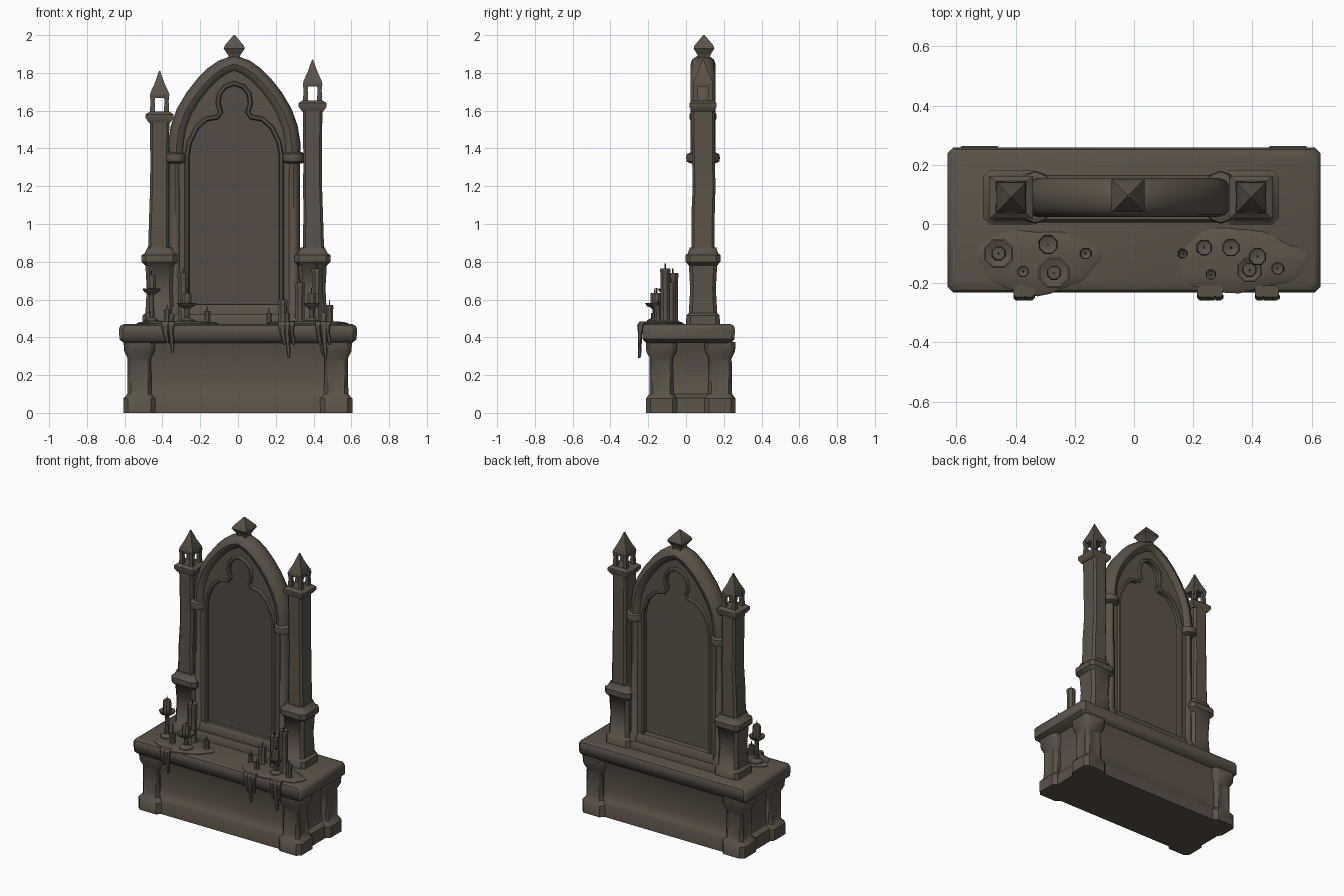
import bpy, bmesh, math
from mathutils import Vector

if "Cube" in bpy.data.objects:
    bpy.data.objects.remove(bpy.data.objects["Cube"])


def material(name, col):
    m = bpy.data.materials.new(name)
    m.diffuse_color = (*col, 1)
    m.use_nodes = True
    m.node_tree.nodes["Principled BSDF"].inputs["Base Color"].default_value = m.diffuse_color
    return m


STONE = material("brown stone", (0.105, 0.085, 0.064))
GLASS = material("dark mirror", (0.088, 0.069, 0.060))
CX, CY = -0.02, 0.09            # centre of the mirror frame


def finish(name, bm, mat=STONE):
    bmesh.ops.recalc_face_normals(bm, faces=bm.faces)
    me = bpy.data.meshes.new(name)
    bm.to_mesh(me)
    bm.free()
    me.materials.append(mat)
    ob = bpy.data.objects.new(name, me)
    bpy.context.collection.objects.link(ob)
    return ob


def skin(bm, rings, closed=True, caps=True):
    """Join successive rings of points with quads."""
    vs = [[bm.verts.new(p) for p in r] for r in rings]
    n = len(vs[0])
    faces = []
    for a, b in zip(vs, vs[1:]):
        for i in range(n if closed else n - 1):
            j = (i + 1) % n
            faces.append(bm.faces.new((a[i], a[j], b[j], b[i])))
    if caps:
        bm.faces.new(vs[0][::-1])
        bm.faces.new(vs[-1])
    return faces


def loft(name, cx, cy, levels, chamfer=0.0, inset=None):
    """Stack of rectangles (z, half x, half y, shift x, shift y); inset = level with sunk panels."""
    rings = []
    for lv in levels:
        z, hx, hy, dx, dy = (list(lv) + [0, 0])[:5]
        c = chamfer * min(hx, hy)
        if c:
            pts = [(-hx + c, -hy), (hx - c, -hy), (hx, -hy + c), (hx, hy - c),
                   (hx - c, hy), (-hx + c, hy), (-hx, hy - c), (-hx, -hy + c)]
        else:
            pts = [(-hx, -hy), (hx, -hy), (hx, hy), (-hx, hy)]
        rings.append([(cx + dx + x, cy + dy + y, z) for x, y in pts])
    bm = bmesh.new()
    faces = skin(bm, rings)
    if inset is not None:
        n = len(rings[0])
        sel = faces[inset * n:(inset + 1) * n:2 if chamfer else 1]
        bmesh.ops.recalc_face_normals(bm, faces=bm.faces)
        bmesh.ops.inset_individual(bm, faces=sel, thickness=0.022, depth=-0.008)
    return finish(name, bm)


def lathe(name, x, y, prof, n=8):
    bm = bmesh.new()
    skin(bm, [[(x + r * math.cos(t), y + r * math.sin(t), z)
               for t in (2 * math.pi * (i + .5) / n for i in range(n))] for r, z in prof])
    return finish(name, bm)


def mirrored(half):
    """Half outline (u, z) ending on the axis -> full left-to-right outline."""
    return [(CX - u, z) for u, z in half] + [(CX + u, z) for u, z in half[-2::-1]]


def sweep(name, path, section):
    """Sweep a section (outward offset, y) along a path in the xz plane."""
    rings = []
    for i, p in enumerate(path):
        a, b = path[max(i - 1, 0)], path[min(i + 1, len(path) - 1)]
        t = Vector((b[0] - a[0], b[1] - a[1])).normalized()
        rings.append([(p[0] - t.y * o, y, p[1] + t.x * o) for o, y in section])
    bm = bmesh.new()
    skin(bm, rings)
    return finish(name, bm)


def oval(rx, ry, cy, n=12):
    return [(rx * math.cos(2 * math.pi * i / n), cy + ry * math.sin(2 * math.pi * i / n))
            for i in range(n)]


# Altar table: slab, hollowed body, four panelled corner posts
loft("altar_slab", 0, 0.014, [(.37, .605, .225), (.39, .628, .243), (.445, .63, .245),
                              (.462, .622, .238), (.47, .605, .222)], 0.08)
loft("altar_body", -.005, .025, [(0, .585, .215), (.08, .58, .212), (.10, .55, .195),
                                 (.16, .535, .185), (.25, .535, .185), (.33, .555, .197),
                                 (.38, .57, .21)])
for x in (-.522, .52):
    for y in (-.13, .18):
        loft("corner_post", x, y, [(0, .085, .083), (.075, .085, .083), (.10, .064, .064),
                                   (.29, .062, .062), (.325, .08, .08), (.375, .084, .083)],
             0.3, inset=2)

# Side towers: pedestal, leaning shaft, lantern, spire
for side, px, top in (("left", -.415, 1.56), ("right", .395, 1.62)):
    s = -1 if px < 0 else 1
    loft(side + "_tower_pedestal", px, CY,
         [(.465, .092, .09), (.515, .09, .088), (.53, .075, .075), (.66, .068, .068),
          (.78, .075, .075), (.80, .095, .092), (.835, .095, .092), (.845, .08, .08),
          (.875, .065, .07)], 0.25)
    loft(side + "_tower_shaft", px, CY,
         [(.86, .056, .062, s * .005, 0), (1.05, .052, .062, s * .003, 0),
          (1.2, .05, .06, 0, .006), (1.35, .049, .06, 0, .002), (top, .052, .062)], 0.25)
    loft(side + "_tower_cap", px, CY,
         [(top - .025, .055, .06), (top, .074, .072), (top + .02, .074, .072),
          (top + .035, .052, .055)])
    for a in (-1, 1):
        for b in (-1, 1):
            loft(side + "_lantern_post", px + a * .037, CY + b * .038,
                 [(top + .03, .014, .014), (top + .09, .011, .011), (top + .125, .015, .015)])
    loft(side + "_lantern_lintel", px, CY, [(top + .108, .048, .05), (top + .125, .05, .052)])
    loft(side + "_spire", px, CY, [(top + .12, .05, .052), (top + .135, .049, .05),
                                   (top + .185, .026, .027), (top + .25, .003, .003)])

# Mirror frame: steps, side columns, capitals, arch
loft("frame_step", CX, .085, [(.465, .32, .08), (.505, .32, .08), (.52, .31, .07)])
loft("frame_sill", CX, CY, [(.515, .29, .06), (.56, .285, .058), (.575, .275, .045)])
for u in (-1, 1):
    x = CX + u * .313
    bm = bmesh.new()
    skin(bm, [[(x + dx, y, z) for dx, y in oval(r, r * 1.6, CY)]
              for r, z in ((.045, .5), (.045, .55), (.036, .57), (.034, 1.34))])
    finish("frame_column", bm)
    bm = bmesh.new()
    skin(bm, [[(x + dx, y, z) for dx, y in oval(r, r * 1.36, CY)]
              for r, z in ((.045, 1.32), (.063, 1.33), (.066, 1.35), (.063, 1.37), (.045, 1.38))])
    finish("column_capital", bm)
arch = mirrored([(.307, 1.36), (.304, 1.43), (.291, 1.51), (.262, 1.59), (.215, 1.67),
                 (.16, 1.74), (.11, 1.79), (.06, 1.825), (0, 1.848)])
sweep("pointed_arch", arch, oval(.046, .066, CY))
loft("arch_finial", CX, .095, [(1.86, .03, .035), (1.89, .03, .032), (1.905, .04, .04),
                               (1.93, .056, .055), (1.945, .05, .05), (2.0, .004, .004)])

# Tracery plate with a trefoil opening
opening = mirrored([(.25, .55), (.25, 1.36), (.238, 1.43), (.20, 1.51), (.15, 1.555),
                    (.088, 1.567), (.072, 1.592), (.086, 1.64), (.078, 1.69),
                    (.05, 1.727), (0, 1.745)])
outer = mirrored([(.30, .52), (.30, 1.36), (.295, 1.45), (.275, 1.54), (.245, 1.6),
                  (.215, 1.66), (.19, 1.69), (.16, 1.73), (.12, 1.77), (.07, 1.81), (0, 1.835)])
bm = bmesh.new()
skin(bm, [[(o[0], .05, o[1]), (o[0], .13, o[1]), (i[0], .13, i[1]), (i[0], .05, i[1])]
          for o, i in zip(outer, opening)])
finish("tracery_plate", bm)
sweep("opening_trim_front", opening, oval(.013, .016, .05, 6))
sweep("opening_trim_back", opening, oval(.013, .012, .13, 6))

# Mirror sheet: dark in front, stone behind
for name, y, mat in (("mirror_glass", .068, GLASS), ("mirror_back", .085, STONE)):
    bm = bmesh.new()
    skin(bm, [[(x, y + d, z) for x, z in opening] for d in (0, .008)])
    finish(name, bm, mat)


# Wax pools with drips over the front edge
for name, cx, rx, ph in (("left_wax_pool", -.325, .205, .4), ("right_wax_pool", .355, .215, 2.0)):
    bm = bmesh.new()
    rings = []
    for k, z in ((1, .465), (1, .474), (.9, .482), (.4, .486)):
        ring = []
        for i in range(32):
            t = 2 * math.pi * i / 32
            r = k * (1 + .07 * math.sin(3 * t + ph) + .04 * math.sin(7 * t))
            ring.append((cx + rx * r * math.cos(t), -.125 + .108 * r * math.sin(t), z))
        rings.append(ring)
    skin(bm, rings)
    finish(name, bm)
for x, w, low in ((-.385, .022, .37), (-.355, .02, .32), (.235, .022, .36), (.26, .019, .29),
                  (.285, .014, .36), (.425, .016, .36), (.455, .023, .29), (.475, .014, .36)):
    loft("wax_drip", x, -.243, [(low, .006, .006, .01, -.004), (low + .025, .01, .009, .008, -.003),
                                (.43, w * .7, .012), (.465, w, .018, 0, .002),
                                (.483, w, .02, 0, .016)], 0.5)

# Plain candles: x, y, radius, top
for x, y, r, top in ((-.29, -.07, .034, .74), (-.375, -.16, .02, .55), (-.163, -.1, .02, .54),
                     (.165, -.1, .016, .53), (.237, -.08, .028, .60), (.327, -.08, .031, .69),
                     (.26, -.17, .018, .53), (.417, -.11, .031, .765), (.485, -.15, .022, .57)):
    lathe("candle", x, y, [(r * 1.15, .47), (r * .85, .5), (r * .9, top - .025), (r, top - .012),
                           (r * .9, top), (r * .5, top - .006)])
    lathe("candle_wick", x, y, [(.004, top - .01), (.003, top + .025)], 5)

# Candlesticks with drip dishes: x, y, dish radius, dish height, top
for x, y, r, dish, top in ((-.457, -.1, .053, .65, .73), (-.27, -.165, .056, .575, .635),
                           (.39, -.155, .045, .575, .635)):
    lathe("candlestick", x, y, [(r * .85, .475), (r * .8, .49), (.016, .505), (.013, dish - .03),
                                (.022, dish - .018), (r * .8, dish - .01), (r, dish + .006),
                                (r * .9, dish + .008), (.026, dish), (.026, top - .012),
                                (.022, top)])
    lathe("candlestick_wick", x, y, [(.004, top - .01), (.003, top + .025)], 5)

# Smooth shading with crisp edges
for ob in bpy.data.objects:
    ob.select_set(True)
    bpy.context.view_layer.objects.active = ob
bpy.ops.object.shade_smooth_by_angle(angle=math.radians(40))
